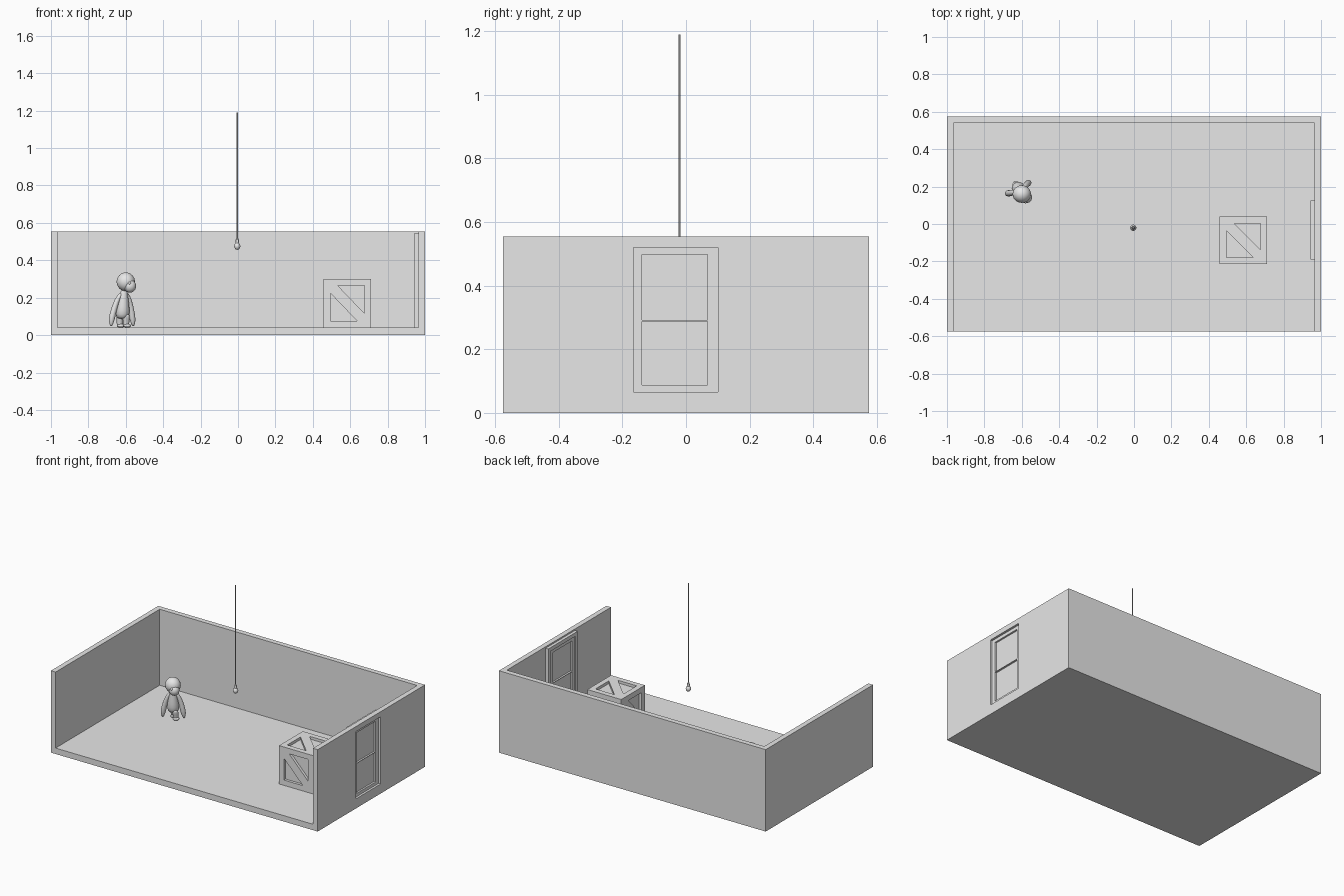
import bpy, bmesh, math
from mathutils import Vector, Matrix

cube = bpy.data.objects.get("Cube")
if cube:
    bpy.data.objects.remove(cube, do_unlink=True)

GREY = (0.8, 0.8, 0.8, 1)
mat = bpy.data.materials.new("plain grey")
mat.use_nodes = True
mat.diffuse_color = GREY
mat.node_tree.nodes["Principled BSDF"].inputs["Base Color"].default_value = GREY


def finish(name, bm, smooth=False):
    bmesh.ops.recalc_face_normals(bm, faces=bm.faces[:])
    for f in bm.faces:
        f.smooth = smooth
    me = bpy.data.meshes.new(name)
    bm.to_mesh(me)
    bm.free()
    me.materials.append(mat)
    ob = bpy.data.objects.new(name, me)
    bpy.context.collection.objects.link(ob)
    return ob


def add_box(bm, lo, hi):
    lo, hi = Vector(lo), Vector(hi)
    m = Matrix.Translation((lo + hi) / 2) @ Matrix.Diagonal((*(hi - lo), 1))
    bmesh.ops.create_cube(bm, size=1, matrix=m)


def box(name, lo, hi):
    bm = bmesh.new()
    add_box(bm, lo, hi)
    return finish(name, bm)


def cut(target, cutter):
    mod = target.modifiers.new("cut", "BOOLEAN")
    mod.operation, mod.solver, mod.object = "DIFFERENCE", "EXACT", cutter
    cutter.hide_render = True
    bpy.context.view_layer.objects.active = target
    bpy.ops.object.modifier_apply(modifier=mod.name)
    bpy.data.objects.remove(cutter, do_unlink=True)


def tube(name, stations, sides=16, rounded=True):
    """Skin circular rings; each station is (x, y, z, radius)."""
    bm = bmesh.new()
    rings = []
    for x, y, z, r in stations:
        angles = [math.tau * i / sides for i in range(sides)]
        rings.append([bm.verts.new((x + r * math.cos(a), y + r * math.sin(a), z)) for a in angles])
    for a, b in zip(rings, rings[1:]):
        for i in range(sides):
            j = (i + 1) % sides
            bm.faces.new((a[i], a[j], b[j], b[i]))
    bm.faces.new(rings[0])
    bm.faces.new(rings[-1])
    ob = finish(name, bm, rounded)
    if rounded:
        ob.modifiers.new("soften", "SUBSURF").levels = 1
        ob.modifiers["soften"].render_levels = 1
    return ob


def ball(name, centre, radii):
    bm = bmesh.new()
    m = Matrix.Translation(centre) @ Matrix.Diagonal((*radii, 1))
    bmesh.ops.create_uvsphere(bm, u_segments=24, v_segments=16, radius=1, matrix=m)
    return finish(name, bm, True)


# Room shell, open at the front and top, with a doorway in its left wall
room = box("room", (-1, -0.575, 0), (1, 0.575, 0.555))
cut(room, box("room_cutter", (-0.965, -1, 0.04), (0.965, 0.54, 1)))
cut(room, box("doorway_cutter", (0.9, -0.165, 0.065), (1.1, 0.10, 0.52)))

# Door leaf with two sunken, chamfered panels on each side
door = box("door", (0.95, -0.168, 0.062), (0.985, 0.103, 0.523))


def panel_cutter(face_x, floor_x, z0, z1):
    bm = bmesh.new()
    past = face_x + (face_x - floor_x)
    add_box(bm, (min(past, floor_x), -0.13, z0), (max(past, floor_x), 0.06, z1))
    mid = Vector((0, -0.035, (z0 + z1) / 2))
    for v in bm.verts:
        grow = -0.008 if abs(v.co.x - floor_x) < 0.001 else 0.008
        v.co.y += math.copysign(grow, v.co.y - mid.y)
        v.co.z += math.copysign(grow, v.co.z - mid.z)
    return finish("panel_cutter", bm)


for z0, z1 in ((0.095, 0.28), (0.30, 0.49)):
    cut(door, panel_cutter(0.985, 0.973, z0, z1))
    cut(door, panel_cutter(0.95, 0.962, z0, z1))

# Raised casing round the doorway on the inside
casing = box("door_casing", (0.945, -0.19, 0.04), (0.966, 0.125, 0.545))
cut(casing, box("casing_cutter", (0.9, -0.165, 0.065), (1.1, 0.10, 0.52)))

# Crate: sunken core, twelve edge beams and a diagonal plank on each face
CENTRE, HALF, BEAM = Vector((0.585, -0.0875, 0.17)), Vector((0.127, 0.127, 0.13)), 0.036
DEPTH, GAP = 0.018, 0.04
box("crate_core", CENTRE - HALF + Vector([DEPTH] * 3), CENTRE + HALF - Vector([DEPTH] * 3))

bm = bmesh.new()
for axis in range(3):
    others = [i for i in range(3) if i != axis]
    for sa in (-1, 1):
        for sb in (-1, 1):
            lo, hi = CENTRE - HALF, CENTRE + HALF
            for i, s in zip(others, (sa, sb)):
                if s < 0:
                    hi[i] = lo[i] + BEAM
                else:
                    lo[i] = hi[i] - BEAM
            add_box(bm, lo, hi)
finish("crate_frame", bm)

Z = Vector((0, 0, 1))
Y = Vector((0, 1, 0))
bm = bmesh.new()
for n in (Vector((1, 0, 0)), Vector((-1, 0, 0)), Y, -Y, Z, -Z):
    up = Y if abs(n.z) > 0.5 else Z
    right = up.cross(n)
    w = abs(right.dot(HALF)) - BEAM
    h = abs(up.dot(HALF)) - BEAM
    d = abs(n.dot(HALF))
    outline = [(-w, h), (-w, h - GAP), (w - GAP, -h), (w, -h), (w, -h + GAP), (-w + GAP, h)]
    verts = [bm.verts.new(CENTRE + right * u + up * v + n * (d - DEPTH)) for u, v in outline]
    face = bm.faces.new(verts)
    new = bmesh.ops.extrude_face_region(bm, geom=[face])["geom"]
    bmesh.ops.translate(bm, vec=n * DEPTH, verts=[g for g in new if isinstance(g, bmesh.types.BMVert)])
finish("crate_diagonals", bm)

# Hanging lamp
LX, LY = -0.004, -0.02
tube("lamp_cord", [(LX, LY, 0.505, 0.003), (LX, LY, 1.19, 0.003)], 8, False)
tube("lamp_socket", [(LX, LY, 0.492, 0.009), (LX, LY, 0.512, 0.008), (LX, LY, 0.517, 0.004)], 16, False)
tube("lamp_bulb", [(LX, LY, z, r) for z, r in
     ((0.456, 0.004), (0.461, 0.013), (0.474, 0.0185), (0.485, 0.015), (0.496, 0.008))])

# Figure: head with muzzle and eyes, turned towards the front left
HX, HY, HZ = -0.60, 0.16, 0.285
ball("head", (HX, HY, HZ), (0.049, 0.047, 0.05))
ball("muzzle", (HX + 0.022, HY - 0.018, HZ - 0.023), (0.033, 0.031, 0.035))
for side, name in ((-1, "right_eye"), (1, "left_eye")):
    ball(name, (HX + 0.031 + 0.011 * side, HY - 0.031 + 0.011 * side, HZ - 0.008), (0.008, 0.008, 0.008))

# Figure: torso, arms and legs
tube("torso", [(-0.608, 0.172, 0.25, 0.015), (-0.61, 0.175, 0.225, 0.02), (-0.613, 0.18, 0.20, 0.027),
               (-0.616, 0.185, 0.15, 0.036), (-0.618, 0.19, 0.11, 0.04), (-0.618, 0.19, 0.085, 0.026)])
tube("right_arm", [(-0.622, 0.172, 0.228, 0.01), (-0.642, 0.168, 0.20, 0.015), (-0.66, 0.165, 0.15, 0.016),
                   (-0.673, 0.164, 0.10, 0.018), (-0.677, 0.163, 0.07, 0.014), (-0.678, 0.163, 0.047, 0.005)])
tube("left_arm", [(-0.598, 0.185, 0.228, 0.01), (-0.586, 0.198, 0.20, 0.015), (-0.574, 0.211, 0.15, 0.016),
                  (-0.566, 0.219, 0.10, 0.018), (-0.562, 0.221, 0.07, 0.014), (-0.56, 0.222, 0.047, 0.005)])
for name, x, y in (("right_leg", -0.632, 0.213), ("left_leg", -0.598, 0.188)):
    tube(name, [(x, y - 0.01, 0.115, 0.019), (x, y - 0.005, 0.09, 0.02), (x, y, 0.062, 0.016), (x, y, 0.04, 0.016)])
    ball(name.replace("leg", "foot"), (x + 0.006, y - 0.006, 0.05), (0.02, 0.02, 0.01))
